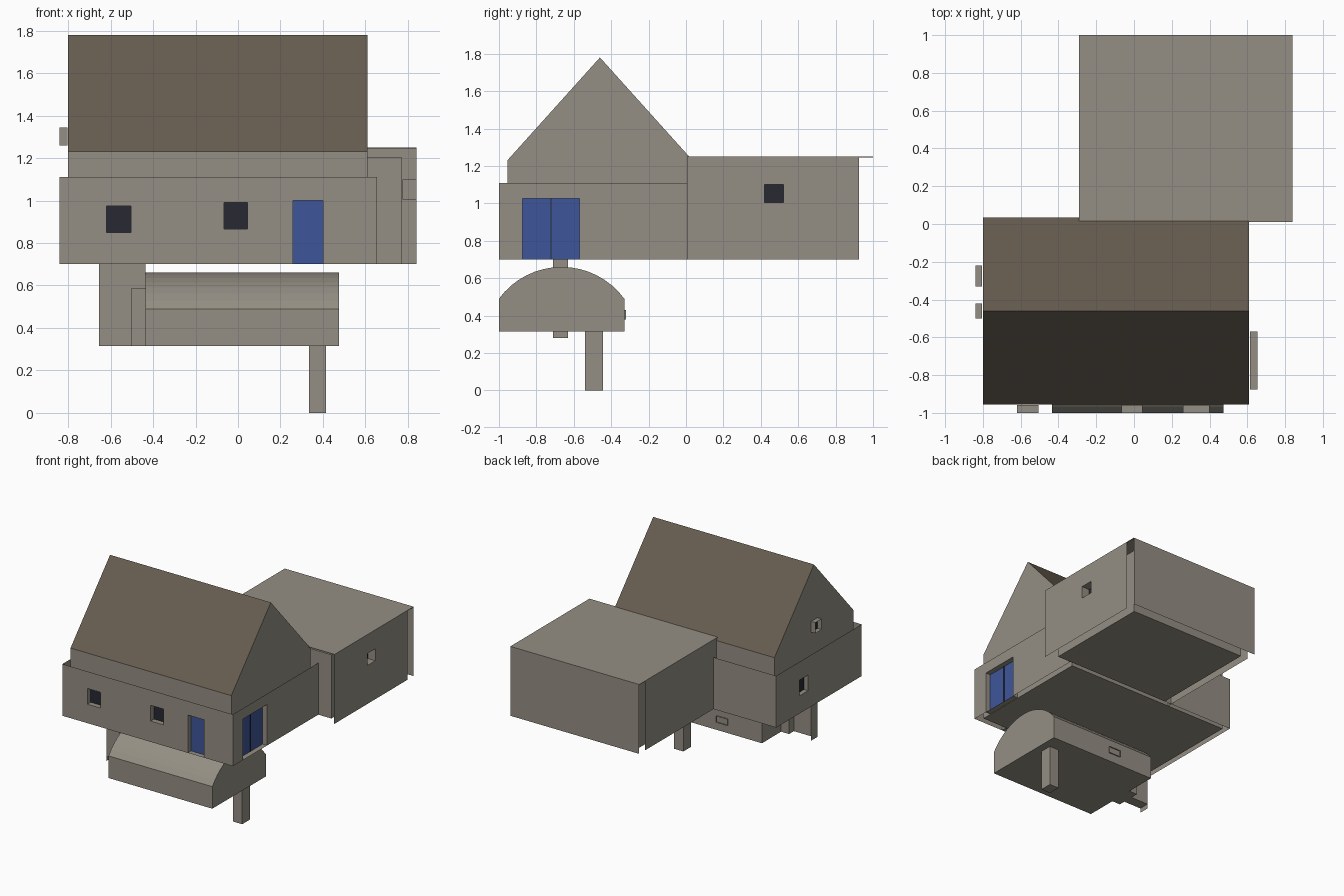
import bpy, bmesh, math
from mathutils import Vector

cube = bpy.data.objects.get("Cube")
if cube:
    bpy.data.objects.remove(cube, do_unlink=True)


def material(name, rgb):
    m = bpy.data.materials.new(name)
    m.use_nodes = True
    m.diffuse_color = (*rgb, 1)
    m.node_tree.nodes["Principled BSDF"].inputs["Base Color"].default_value = (*rgb, 1)
    return m


STONE = material("stone", (0.30, 0.275, 0.23))
BROWN = material("roof_brown", (0.133, 0.107, 0.08))
BLUE = material("door_blue", (0.048, 0.093, 0.32))
GLASS = material("dark_glass", (0.021, 0.021, 0.032))


def finish(name, bm, mats):
    mesh = bpy.data.meshes.new(name)
    bm.to_mesh(mesh)
    bm.free()
    for m in mats:
        mesh.materials.append(m)
    ob = bpy.data.objects.new(name, mesh)
    bpy.context.collection.objects.link(ob)
    return ob


def quad(bm, points, facing, mat=0):
    f = bm.faces.new([bm.verts.new(p) for p in points])
    f.normal_update()
    if f.normal.dot(facing) < 0:
        f.normal_flip()
    f.material_index = mat


def extrude_profile(name, profile, x0, x1, mats=(STONE,)):
    """Solid with a (y, z) outline running along x."""
    bm = bmesh.new()
    f = bm.faces.new([bm.verts.new((x0, y, z)) for y, z in profile])
    new = bmesh.ops.extrude_face_region(bm, geom=[f])["geom"]
    bmesh.ops.translate(bm, vec=(x1 - x0, 0, 0),
                        verts=[v for v in new if isinstance(v, bmesh.types.BMVert)])
    bmesh.ops.recalc_face_normals(bm, faces=bm.faces[:])
    if len(mats) > 1:
        for f in bm.faces:
            f.material_index = int(f.normal.z > 0.3)
    return finish(name, bm, mats)


def box(name, x0, x1, y0, y1, z0, z1):
    return extrude_profile(name, [(y0, z0), (y1, z0), (y1, z1), (y0, z1)], x0, x1)


def wall(name, axis, outer, inner, u0, u1, z0, z1, holes=()):
    """Thin outer wall with openings, each lined back to a pane on the inner wall."""
    bm = bmesh.new()
    sign = math.copysign(1, outer - inner)

    def at(u, z, d):
        return Vector((d, u, z)) if axis == "x" else Vector((u, d, z))

    out = at(0, 0, sign)
    us = sorted({u0, u1, *(u for h in holes for u in h[:2])})
    zs = sorted({z0, z1, *(z for h in holes for z in h[2:4])})
    for a, b in zip(us, us[1:]):
        for c, d in zip(zs, zs[1:]):
            u, z = (a + b) / 2, (c + d) / 2
            if not any(h[0] < u < h[1] and h[2] < z < h[3] for h in holes):
                quad(bm, [at(a, c, outer), at(b, c, outer), at(b, d, outer), at(a, d, outer)], out)
    for a, b, c, d, mat in holes:
        add_reveal(bm, at, out, (a, b, c, d), outer, inner + sign * 0.004, mat)
    return finish(name, bm, (STONE, GLASS, BLUE))


def add_reveal(bm, at, out, rect, outer, pane, mat):
    a, b, c, d = rect
    ring = [(a, c), (b, c), (b, d), (a, d)]
    mid = at((a + b) / 2, (c + d) / 2, (outer + pane) / 2)
    for p, q in zip(ring, ring[1:] + ring[:1]):
        pts = [at(*p, outer), at(*q, outer), at(*q, pane), at(*p, pane)]
        quad(bm, pts, mid - (pts[0] + pts[2]) / 2)
    quad(bm, [at(*p, pane) for p in ring], out, mat)


FLOOR, WALL_TOP, EAVE = 0.70, 1.11, 1.23

# Main house core with gabled roof
extrude_profile("house_core", [(-0.955, FLOOR), (-0.955, EAVE), (-0.46, 1.78),
                               (0.035, EAVE), (0.035, FLOOR)], -0.80, 0.61, (STONE, BROWN))

# Outer walls of the main house
wall("front_wall", "y", -1.0, -0.955, -0.84, 0.655, FLOOR, WALL_TOP,
     [(-0.62, -0.505, 0.85, 0.975, 1), (-0.065, 0.045, 0.865, 0.99, 1),
      (0.26, 0.40, FLOOR, 1.0, 2)])
wall("double_door_wall", "x", 0.655, 0.61, -1.0, 0.07, FLOOR, WALL_TOP,
     [(-0.875, -0.57, FLOOR, 1.025, 2)])
wall("window_side_wall", "x", -0.84, -0.80, -1.0, 0.07, FLOOR, WALL_TOP,
     [(-0.33, -0.22, 0.84, 0.965, 1)])
wall("back_wall", "y", 0.07, 0.035, -0.84, 0.655, FLOOR, WALL_TOP)
wall("gable_window", "x", -0.84, -0.80, -0.50, -0.42, 1.26, 1.345,
     [(-0.50, -0.42, 1.26, 1.345, 1)])
door_gap = box("door_gap", 0.613, 0.618, -0.725, -0.718, FLOOR, 1.025)
door_gap.data.materials[0] = GLASS

# Flat-roofed annex: core, separate outer walls, roof slab
box("annex_core", -0.23, 0.77, 0.07, 0.92, FLOOR, 1.205)
wall("annex_window_wall", "x", 0.84, 0.77, 0.005, 0.925, FLOOR, 1.25,
     [(0.42, 0.52, 1.005, 1.10, 1)])
wall("annex_plain_wall", "x", -0.29, -0.23, 0.005, 0.925, FLOOR, 1.25)
wall("annex_back_wall", "y", 1.0, 0.92, -0.29, 0.84, FLOOR, 1.25)
box("annex_roof", -0.29, 0.84, 0.01, 1.0, 1.246, 1.25)

# Barrel-vaulted cellar under the house
half, rise, spring, mid_y, base = 0.335, 0.17, 0.49, -0.665, 0.315
radius = (half ** 2 + rise ** 2) / (2 * rise)
sweep = math.asin(half / radius)
arc = [(mid_y + radius * math.sin(t), spring + rise - radius + radius * math.cos(t))
       for t in (sweep * (i / 8 - 1) for i in range(17))]
extrude_profile("vaulted_cellar", [(mid_y - half, base), *arc, (mid_y + half, base)],
                -0.435, 0.475)
wall("cellar_vent", "y", -0.32, -0.332, -0.14, -0.04, 0.38, 0.43,
     [(-0.14, -0.04, 0.38, 0.43, 0)])

# Stair shaft, its passage and the support column
box("stair_shaft", -0.655, -0.435, -0.71, -0.63, base, FLOOR)
wall("shaft_end_wall", "x", -0.656, -0.65, -0.71, -0.63, 0.28, FLOOR)
box("shaft_passage", -0.505, -0.435, -0.76, -0.57, base, 0.585)
box("support_column", 0.335, 0.415, -0.54, -0.445, 0.0, base)
